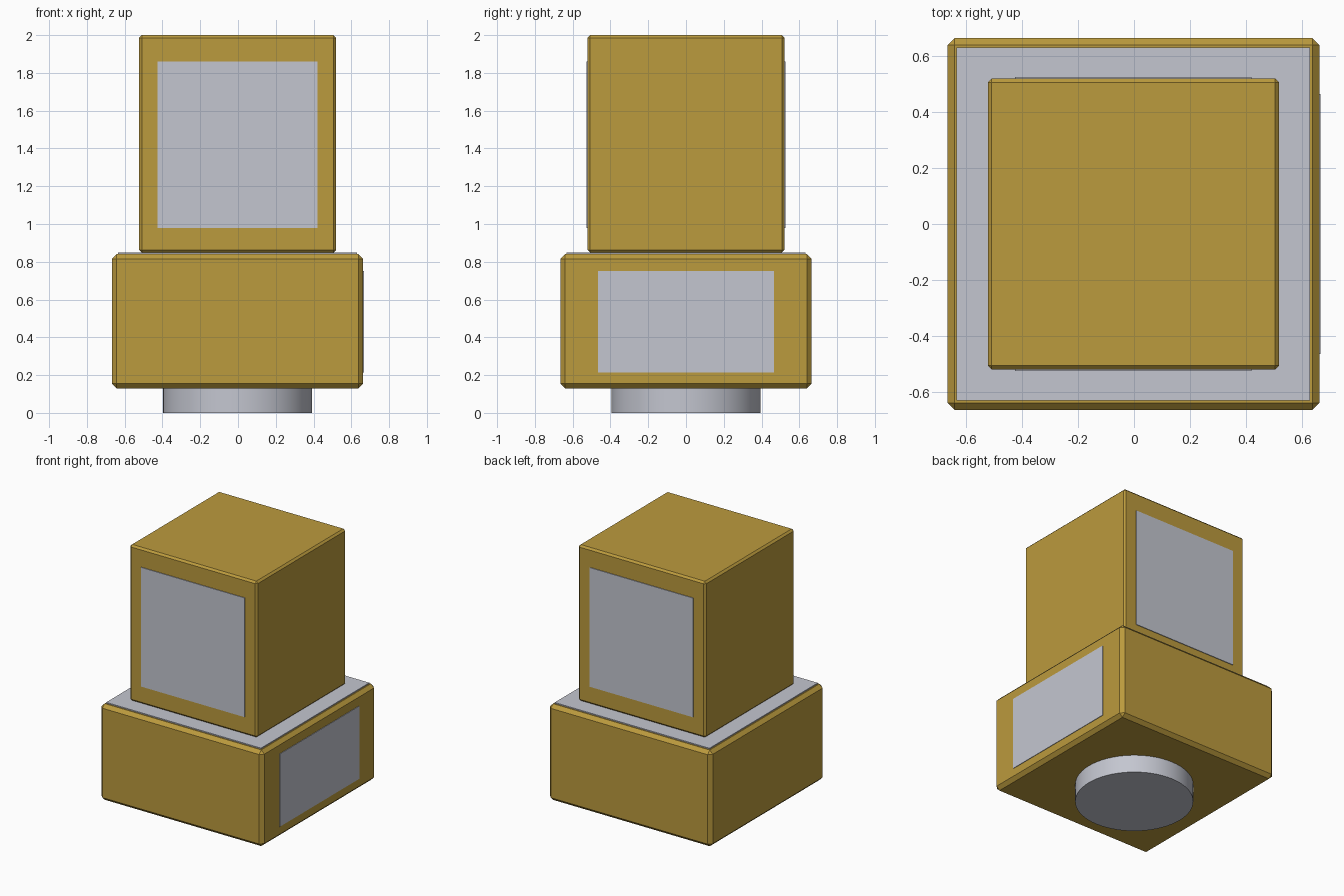
import bpy
import math

if "Cube" in bpy.data.objects:
    bpy.data.objects.remove(bpy.data.objects["Cube"], do_unlink=True)


def material(name, color):
    mat = bpy.data.materials.new(name)
    mat.use_nodes = True
    mat.diffuse_color = color
    mat.node_tree.nodes["Principled BSDF"].inputs["Base Color"].default_value = color
    return mat


gold = material("ochre gold", (0.50, 0.325, 0.047, 1))
silver = material("pale silver", (0.55, 0.565, 0.63, 1))
CX = -0.002  # body axis


def box(name, low, high, mat, chamfer=0):
    """Box between two corners, with optional chamfered edges."""
    center = [(a + b) / 2 for a, b in zip(low, high)]
    bpy.ops.mesh.primitive_cube_add(size=1, location=center)
    obj = bpy.context.object
    obj.name = name
    obj.scale = [b - a for a, b in zip(low, high)]
    bpy.ops.object.transform_apply(location=False, rotation=False, scale=True)
    obj.data.materials.append(mat)
    if chamfer:
        bevel = obj.modifiers.new("Chamfer", "BEVEL")
        bevel.width = chamfer
        bevel.segments = 1
    return obj


# Chamfered body blocks
BASE, TOWER = 0.665, 0.521
box("base_block", (CX - BASE, -BASE, 0.13), (CX + BASE, BASE, 0.84), gold, 0.025)
box("tower_block", (CX - TOWER, -TOWER, 0.848), (CX + TOWER, TOWER, 2), gold, 0.014)

# Thin plate between the blocks
box("collar_plate", (CX - 0.632, -0.632, 0.839), (CX + 0.632, 0.632, 0.848), silver)

# Panels on the front and back of the tower
for name, side in (("front_panel", -1), ("back_panel", 1)):
    y = side * (TOWER + 0.001)
    box(name, (CX - 0.423, y - 0.004, 0.98), (CX + 0.423, y + 0.004, 1.86), silver)

# Panel on the left side of the base
x = CX + BASE
box("base_side_panel", (x - 0.004, -0.465, 0.213), (x + 0.004, 0.465, 0.75), silver)

# Round foot
bpy.ops.mesh.primitive_cylinder_add(vertices=64, radius=0.395, depth=0.14,
                                    location=(CX, 0, 0.07))
foot = bpy.context.object
foot.name = "round_foot"
foot.data.materials.append(silver)
bpy.ops.object.shade_smooth_by_angle(angle=math.radians(30))
